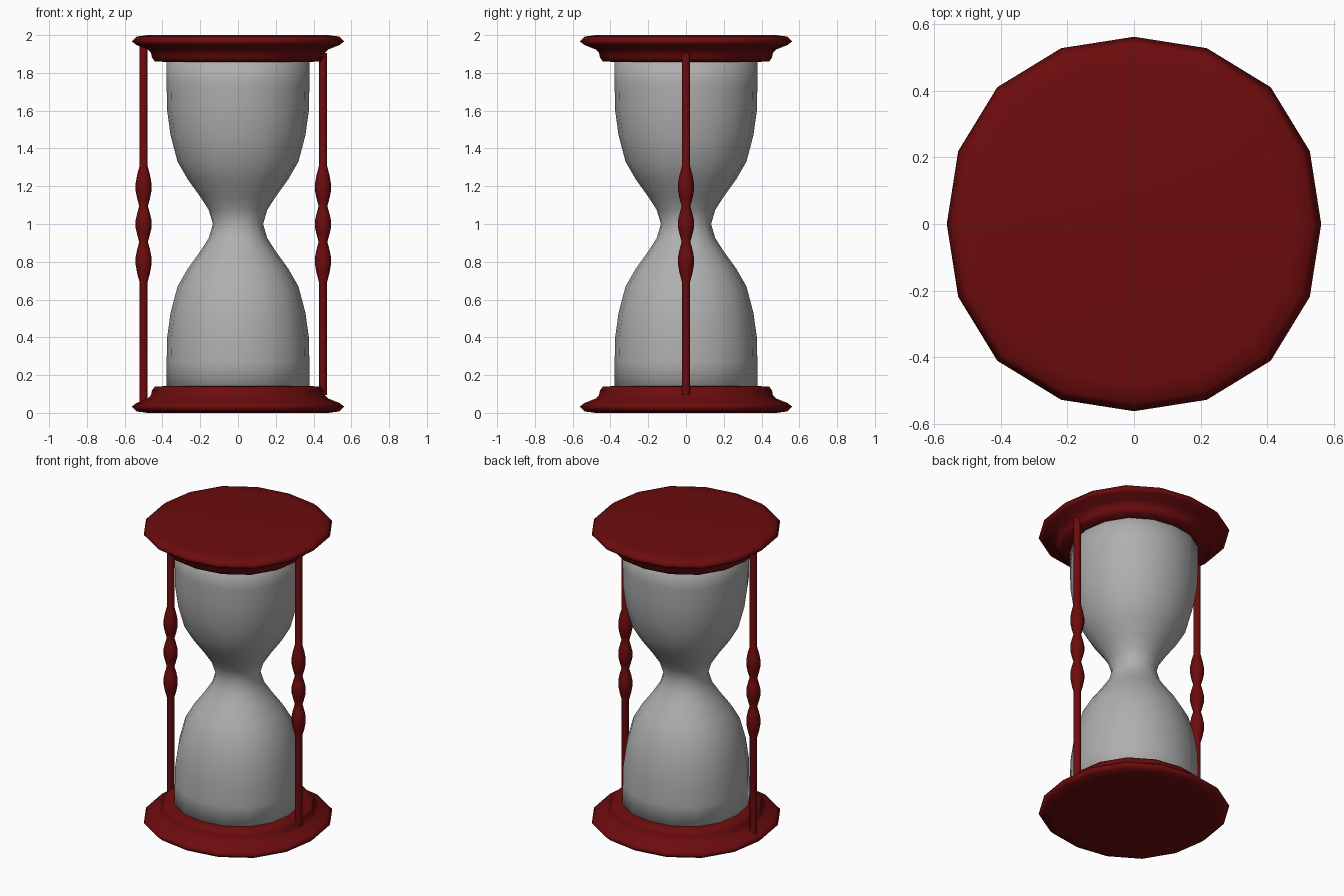
import bpy, bmesh, math

if "Cube" in bpy.data.objects:
    bpy.data.objects.remove(bpy.data.objects["Cube"])


def material(name, color):
    mat = bpy.data.materials.new(name)
    mat.diffuse_color = (*color, 1)
    mat.use_nodes = True
    mat.node_tree.nodes["Principled BSDF"].inputs["Base Color"].default_value = mat.diffuse_color
    return mat


red = material("dark_red_wood", (0.15, 0.0035, 0.004))
smoke = material("smoky_glass", (0.43, 0.43, 0.43))


def lathe(name, profile, sides, x=0.0, mat=None, angle=None):
    """Revolve (radius, z) points into slightly squared rings around x and cap both ends."""
    bm = bmesh.new()
    rings = []
    for r, z in profile:
        ring = []
        for i in range(sides):
            t = 2 * math.pi * i / sides
            s = r * (1 + 0.033 * math.sin(2 * t) ** 2)
            ring.append(bm.verts.new((x + s * math.cos(t), s * math.sin(t), z)))
        rings.append(ring)
    for a, b in zip(rings, rings[1:]):
        for i in range(sides):
            j = (i + 1) % sides
            bm.faces.new((a[i], a[j], b[j], b[i]))
    bm.faces.new(rings[0][::-1])
    bm.faces.new(rings[-1])
    bmesh.ops.recalc_face_normals(bm, faces=bm.faces)
    mesh = bpy.data.meshes.new(name)
    bm.to_mesh(mesh)
    bm.free()
    ob = bpy.data.objects.new(name, mesh)
    bpy.context.collection.objects.link(ob)
    mesh.materials.append(mat)
    bpy.ops.object.select_all(action='DESELECT')
    ob.select_set(True)
    bpy.context.view_layer.objects.active = ob
    if angle:
        bpy.ops.object.shade_smooth_by_angle(angle=math.radians(angle))
    else:
        bpy.ops.object.shade_smooth()
    return ob


def flip(profile):
    """Mirror a profile about the mid height z = 1."""
    return [(r, 2 - z) for r, z in reversed(profile)]


# Moulded base and matching top plate
plate = [(0.48, 0.0), (0.537, 0.008), (0.563, 0.033), (0.538, 0.052), (0.48, 0.075),
         (0.46, 0.095), (0.455, 0.12), (0.44, 0.14), (0.36, 0.142)]
lathe("base_plate", plate, 16, mat=red)
lathe("top_plate", flip(plate), 16, mat=red)

# Glass bulbs meeting at a narrow waist
bulb = [(0.355, 0.125), (0.378, 0.135), (0.378, 0.27), (0.375, 0.40), (0.357, 0.53),
        (0.32, 0.67), (0.265, 0.765), (0.20, 0.855), (0.155, 0.925)]
lathe("glass", bulb + [(0.133, 1.0)] + flip(bulb), 16, mat=smoke)

# Turned side posts with three beads each
beads = [(0.022, 0.695), (0.034, 0.74), (0.042, 0.785), (0.042, 0.825),
         (0.034, 0.865), (0.023, 0.905), (0.034, 0.945), (0.042, 0.98)]
for name, x, foot in (("left_post", -0.5, 0.055), ("right_post", 0.45, 0.095)):
    half_post = [(0.022, foot)] + beads
    lathe(name, half_post + flip(half_post), 12, x, red, 40)
